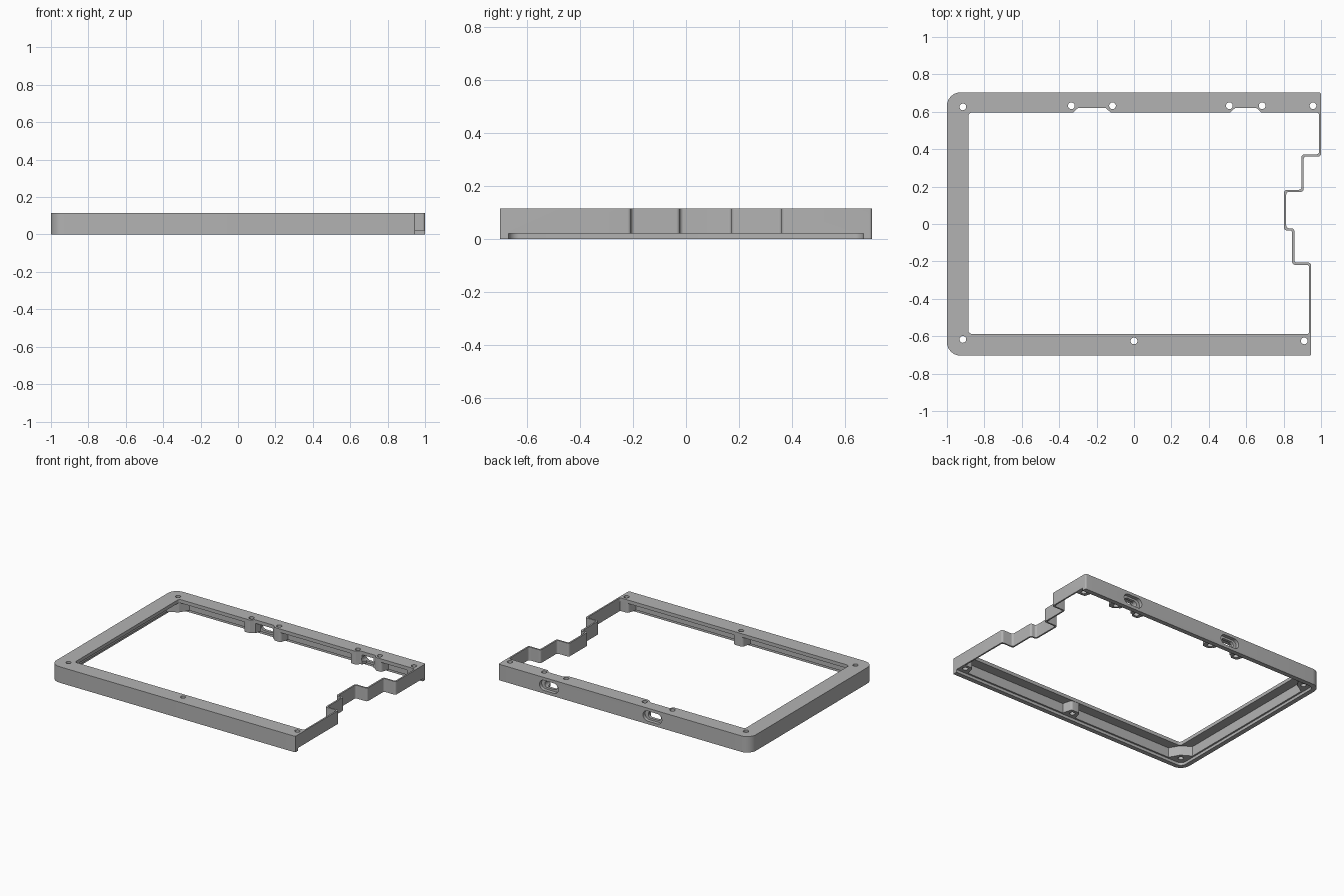
import bpy, bmesh, math
from mathutils import Vector

if "Cube" in bpy.data.objects:
    bpy.data.objects.remove(bpy.data.objects["Cube"], do_unlink=True)

HEIGHT, LEDGE, PLATE_UNDER = 0.115, 0.02, 0.09
HALF_Y, WALL = 0.703, 0.011

grey = bpy.data.materials.new("plain grey")
grey.use_nodes = True
grey.diffuse_color = (0.45, 0.45, 0.45, 1)
grey.node_tree.nodes["Principled BSDF"].inputs["Base Color"].default_value = (0.45, 0.45, 0.45, 1)


def rounded(corners, steps=6):
    """Fillet each (x, y, radius) corner of a polygon."""
    out = []
    for i, (x, y, r) in enumerate(corners):
        p = Vector((x, y))
        if r == 0:
            out.append(p)
            continue
        d1 = (Vector(corners[i - 1][:2]) - p).normalized()
        d2 = (Vector(corners[(i + 1) % len(corners)][:2]) - p).normalized()
        half = d1.angle(d2) / 2
        c = p + (d1 + d2).normalized() * r / math.sin(half)
        t = r / math.tan(half)
        v1, v2 = p + d1 * t - c, p + d2 * t - c
        for k in range(steps + 1):
            out.append(c + v1.lerp(v2, k / steps).normalized() * r)
    return out


def rect(x0, y0, x1, y1, r=0.0):
    return rounded([(x0, y0, r), (x1, y0, r), (x1, y1, r), (x0, y1, r)])


def circle(x, y, r, n=24):
    return [Vector((x + r * math.cos(k * math.tau / n), y + r * math.sin(k * math.tau / n))) for k in range(n)]


def prism(name, outline, low, high, along_y=False):
    """Extrude an outline upward, or from front to back."""
    bm = bmesh.new()
    place = (lambda p: (p.x, low, p.y)) if along_y else (lambda p: (p.x, p.y, low))
    face = bm.faces.new([bm.verts.new(place(p)) for p in outline])
    grown = bmesh.ops.extrude_face_region(bm, geom=[face])["geom"]
    shift = Vector((0, high - low, 0)) if along_y else Vector((0, 0, high - low))
    bmesh.ops.translate(bm, vec=shift, verts=[v for v in grown if isinstance(v, bmesh.types.BMVert)])
    bmesh.ops.recalc_face_normals(bm, faces=bm.faces)
    mesh = bpy.data.meshes.new(name)
    bm.to_mesh(mesh)
    bm.free()
    mesh.materials.append(grey)
    obj = bpy.data.objects.new(name, mesh)
    bpy.context.collection.objects.link(obj)
    return obj


def combine(target, tool, operation="DIFFERENCE"):
    mod = target.modifiers.new("combine", "BOOLEAN")
    mod.operation, mod.solver, mod.object = operation, "EXACT", tool
    bpy.context.view_layer.objects.active = target
    bpy.ops.object.modifier_apply(modifier=mod.name)
    bpy.data.objects.remove(tool, do_unlink=True)


def stepped_side(inset, r):
    """Stepped right-hand edge, front to back, without its end corners."""
    xs = [0.947, 0.857, 0.814, 0.907, 1.0]
    ys = [-0.207, -0.023, 0.172, 0.361]
    pts = []
    for i, y in enumerate(ys):
        y += inset if xs[i + 1] > xs[i] else -inset
        pts += [(xs[i] - inset, y, r), (xs[i + 1] - inset, y, r)]
    return pts


# Solid body
body = rounded([(-1, -HALF_Y, 0.07), (0.947, -HALF_Y, 0.006)] + stepped_side(0, 0.014)
               + [(1, HALF_Y, 0.01), (-1, HALF_Y, 0.07)])
frame = prism("frame", body, 0, HEIGHT)

# Recess for a base panel, open under the stepped wall
rim = HALF_Y - 0.033
combine(frame, prism("recess", rounded([(-0.967, -rim, 0.04), (1.2, -rim, 0), (1.2, rim, 0), (-0.967, rim, 0.04)]),
                     -0.1, LEDGE))

# Hollow under the top plate
inner = HALF_Y - 0.045
hollow = rounded([(-0.955, -inner, 0.03), (0.947 - WALL, -inner, 0.01)] + stepped_side(WALL, 0.014)
                 + [(1 - WALL, inner, 0.01), (-0.955, inner, 0.03)])
combine(frame, prism("hollow", hollow, LEDGE - 0.01, PLATE_UNDER))

# Screw bosses that flare into the walls
screws = [(-0.915, -0.617), (0, -0.625), (0.91, -0.625), (-0.915, 0.626),
          (-0.335, 0.632), (-0.115, 0.632), (0.51, 0.632), (0.685, 0.632), (0.957, 0.632)]
for x, y in screws:
    s = 1 if y > 0 else -1
    wall_y = s * (inner + 0.01)
    tip = y - s * 0.035
    if x < -0.9:
        outline = rounded([(-0.96, wall_y, 0), (-0.96, y - s * 0.08, 0), (-0.886, tip, 0.02),
                           (x + 0.08, wall_y, 0)])
        outline = rounded([(-0.96, wall_y, 0), (-0.96, y - s * 0.075, 0), (-0.886, y - s * 0.03, 0.012),
                           (-0.84, wall_y, 0)])
    else:
        left, right = x - 0.035, min(x + 0.035, 0.99 if s > 0 else 0.94)
        flare = 0.02 if x < 0.9 else 0
        outline = rounded([(left - 0.02, wall_y, 0), (left, tip, 0.018),
                           (right, tip, 0.018 if flare else 0.005), (right + flare, wall_y, 0)])
    combine(frame, prism("boss", outline, LEDGE, PLATE_UNDER + 0.01), "UNION")

# Large opening with two relief notches in its back edge
edge = 0.596
notches = []
for x0, x1 in ((0.505, 0.69), (-0.335, -0.115)):
    notches += [(x1 - 0.01, edge, 0.01), (x1 - 0.035, 0.62, 0.01), (x0 + 0.035, 0.62, 0.01), (x0 + 0.01, edge, 0.01)]
opening = rounded([(-0.886, -0.588, 0.02), (0.947 - WALL, -0.588, 0.012)] + stepped_side(WALL, 0.014)
                  + [(1 - WALL, edge, 0.012)] + notches + [(-0.886, edge, 0.02)])
combine(frame, prism("opening", opening, -0.1, 0.2))

# Screw holes
for x, y in screws:
    combine(frame, prism("screw_hole", circle(x, y, 0.018), -0.1, 0.2))

# Connector ports through the back wall: shallow outer recess, narrower slot
for x in (0.598, -0.225):
    for w, h, start in ((0.075, 0.036, HALF_Y - 0.025), (0.05, 0.022, inner - 0.1)):
        slot = rect(x - w, 0.058 - h, x + w, 0.058 + h, h - 0.001)
        combine(frame, prism("port", slot, start, HALF_Y + 0.1, along_y=True))

bpy.ops.object.select_all(action="DESELECT")
frame.select_set(True)
bpy.context.view_layer.objects.active = frame
bpy.ops.object.shade_smooth_by_angle(angle=math.radians(30))
